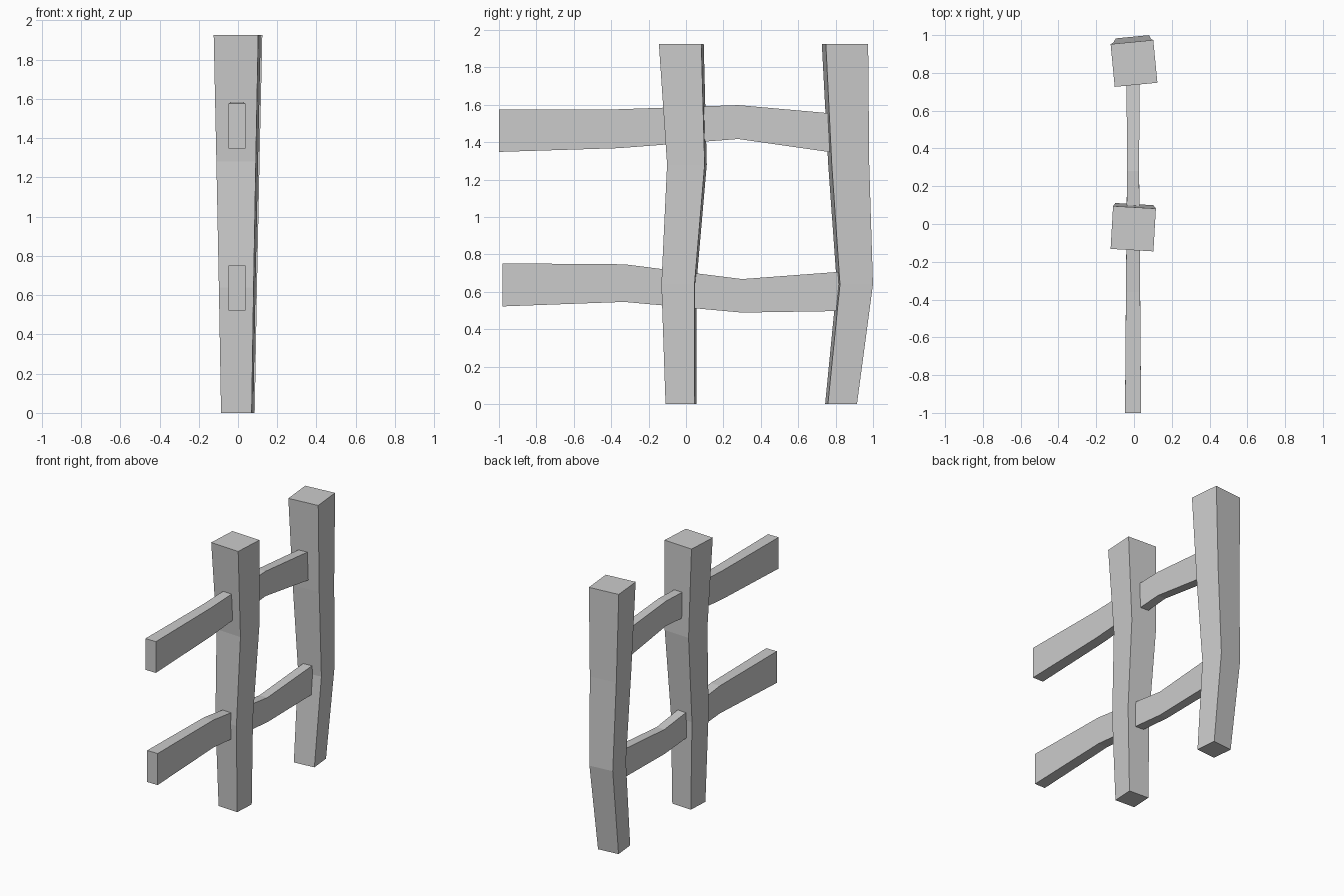
import bpy, bmesh
from math import radians
from mathutils import Matrix, Vector

if "Cube" in bpy.data.objects:
    bpy.data.objects.remove(bpy.data.objects["Cube"])


def loft(name, rings):
    """Skin a chain of four-cornered rings and cap both ends."""
    bm = bmesh.new()
    loops = [[bm.verts.new(p) for p in ring] for ring in rings]
    for a, b in zip(loops, loops[1:]):
        for i in range(4):
            j = (i + 1) % 4
            bm.faces.new((a[i], a[j], b[j], b[i]))
    bm.faces.new(loops[0][::-1])
    bm.faces.new(loops[-1])
    bmesh.ops.recalc_face_normals(bm, faces=bm.faces)
    mesh = bpy.data.meshes.new(name)
    bm.to_mesh(mesh)
    bm.free()
    obj = bpy.data.objects.new(name, mesh)
    bpy.context.collection.objects.link(obj)
    return obj


CORNERS = ((-1, -1), (1, -1), (1, 1), (-1, 1))
POST_LEVELS = ((0, 0.156), (0.64, 0.177), (1.28, 0.201), (1.925, 0.227))


def post(name, x, turn, centres):
    """Crooked post, wider at the top, twisted slightly about z."""
    rot = Matrix.Rotation(radians(turn), 3, 'Z')
    rings = []
    for (z, width), y in zip(POST_LEVELS, centres):
        rings.append([rot @ Vector((sx * width / 2, sy * width / 2, 0)) + Vector((x, y, z))
                      for sx, sy in CORNERS])
    return loft(name, rings)


def rail(name, sections):
    """Bent rail along y; sections are (y, bottom, top, thickness)."""
    rings = []
    for y, low, high, t in sections:
        mid, half = (low + high) / 2, (high - low) / 2
        rings.append([(-0.005 + sx * t / 2, y, mid + sz * half) for sx, sz in CORNERS])
    return loft(name, rings)


# Posts
post("middle_post", -0.004, -3.3, (-0.027, -0.038, 0.005, -0.025))
post("end_post", 0.0, 5.5, (0.829, 0.903, 0.87, 0.85))

# Rails, running through the middle post into the end post
rail("upper_rail", ((-1.0, 1.348, 1.576, 0.085), (-0.36, 1.368, 1.576, 0.075),
                    (0.28, 1.417, 1.598, 0.064), (0.90, 1.328, 1.543, 0.07)))
rail("lower_rail", ((-0.98, 0.522, 0.752, 0.085), (-0.33, 0.546, 0.747, 0.075),
                    (0.30, 0.489, 0.668, 0.064), (0.93, 0.499, 0.715, 0.07)))
